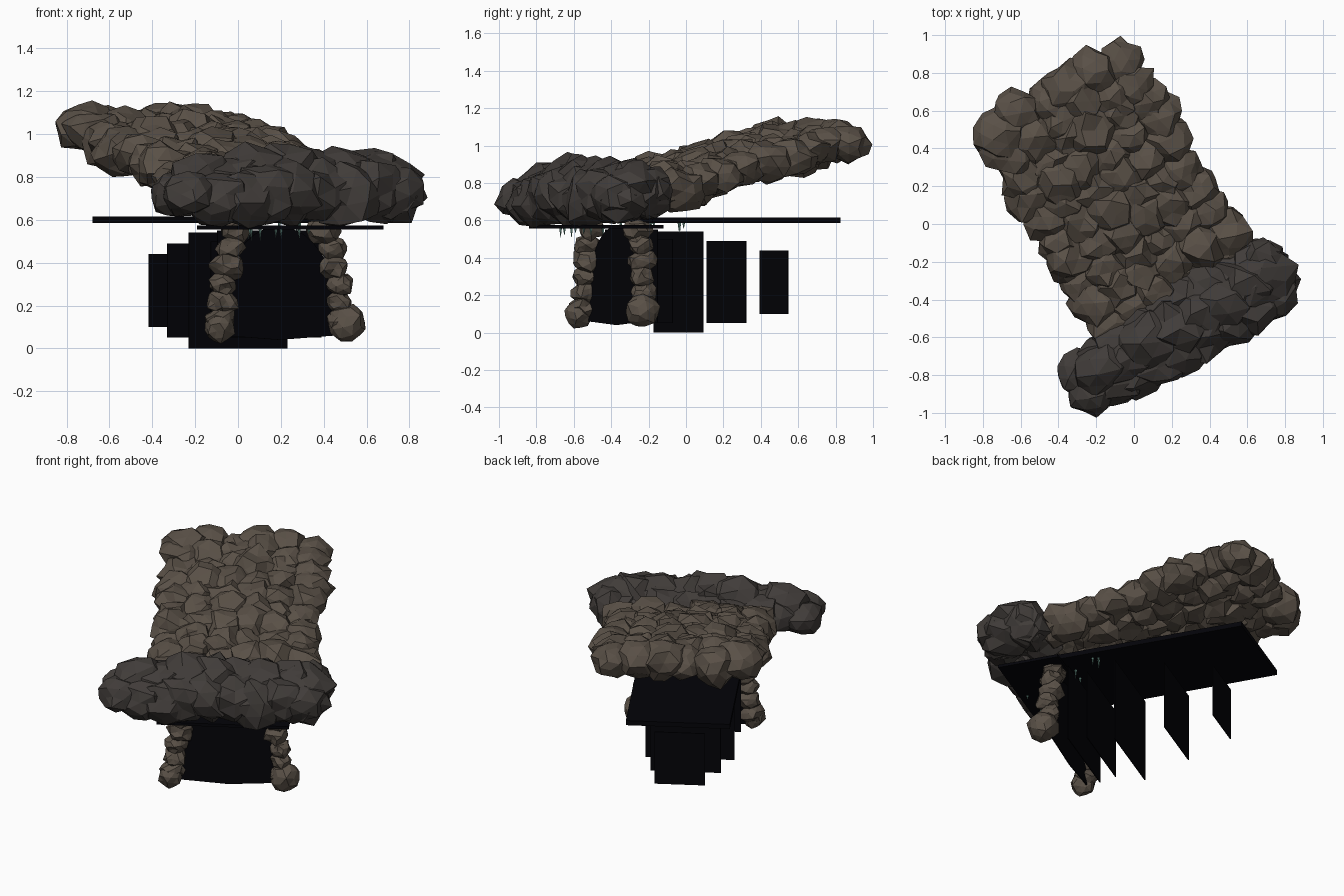
import bpy, bmesh, math, random
from mathutils import Vector, Matrix, noise

if "Cube" in bpy.data.objects:
    bpy.data.objects.remove(bpy.data.objects["Cube"])

random.seed(11)
# Local frame: the tunnel runs along "u", "r" is across; turned 30 degrees about z
FRAME = Matrix.Translation((0, -0.04, 0)) @ Matrix.Rotation(math.radians(30), 4, 'Z')


def material(name, rgb):
    m = bpy.data.materials.new(name)
    m.diffuse_color = (*rgb, 1)
    m.use_nodes = True
    m.node_tree.nodes["Principled BSDF"].inputs["Base Color"].default_value = m.diffuse_color
    return m


ROOF = material("brown_stone", (0.1, 0.08, 0.062))
LIP = material("grey_stone", (0.052, 0.045, 0.041))
DARK = material("cave_darkness", (0.001, 0.001, 0.0025))
TEAL = material("wet_mineral", (0.17, 0.34, 0.29))


def finish(bm, name, mat):
    bmesh.ops.recalc_face_normals(bm, faces=bm.faces)
    me = bpy.data.meshes.new(name)
    bm.to_mesh(me)
    bm.free()
    me.materials.append(mat)
    ob = bpy.data.objects.new(name, me)
    ob.matrix_world = FRAME
    bpy.context.collection.objects.link(ob)
    return ob


def add_rock(bm, pos, size, rough=0.32, sub=2):
    # faceted boulder: icosphere, randomly turned and dented
    vs = bmesh.ops.create_icosphere(bm, subdivisions=sub, radius=1)['verts']
    turn = Matrix.Rotation(random.uniform(0, 6.28), 3, Vector((random.random(), random.random(), 0.3)).normalized())
    seed = Vector((random.uniform(0, 50), random.uniform(0, 50), 0))
    for v in vs:
        d = turn @ v.co
        k = 1 + rough * noise.noise(d * 1.8 + seed) + random.uniform(-0.08, 0.08)
        v.co = Vector(pos) + Vector((d.x * size[0], d.y * size[1], d.z * size[2])) * k


def jit(a):
    return random.uniform(-a, a)


# Sloping roof: grid of boulders rising to the back
bm = bmesh.new()
rows, cols = 10, 6
for i in range(rows):
    t = i / (rows - 1)
    for j in range(cols):
        r = 0.012 + 0.77 * (j / (cols - 1) - 0.5)
        edge = j in (0, cols - 1)
        u = -0.34 + 1.17 * t - (0.03 if edge and i == rows - 1 else 0)
        z = 0.765 + 0.27 * t - 0.03 * abs(r) + jit(0.02)
        s = 0.125 + 0.012 * t + jit(0.018)
        add_rock(bm, (r + jit(0.02), u + jit(0.03), z), (s, s, s * (0.8 if edge else 0.9)))
finish(bm, "sloping_roof_rocks", ROOF)

# Entrance lip: heavy boulders across the front, tapering to both ends
bm = bmesh.new()
for i in range(8):
    r = -0.48 + 0.94 * i / 7
    z = 0.76 - 0.13 * (r - 0.05) ** 2
    k = 1 - 0.6 * (r - 0.08) ** 2
    for u, dz, s in ((-0.66, -0.03, 0.15), (-0.55, 0.025, 0.165), (-0.46, 0.0, 0.14)):
        add_rock(bm, (r + jit(0.02), -0.56 + (u + 0.56) * k + jit(0.015), z + dz + jit(0.015)),
                 (s * 1.15, s * k, s * k))
for u, s in ((-0.62, 0.13), (-0.5, 0.12)):
    add_rock(bm, (-0.62, u, 0.715), (0.13, s, 0.105), 0.2)
add_rock(bm, (0.47, -0.61, 0.71), (0.16, 0.16, 0.13), 0.2)
add_rock(bm, (0.49, -0.49, 0.745), (0.15, 0.15, 0.14), 0.2)
finish(bm, "entrance_lip_rocks", LIP)

# Entrance side columns: stacked stones leaning inward
for side, name, foot in ((-1, "left_column", 0.068), (1, "right_column", 0.09)):
    bm = bmesh.new()
    for i in range(6):
        t = i / 5
        s = 0.074 + jit(0.008)
        r = 0.325 - 0.09 * t ** 2.2
        add_rock(bm, (side * r + jit(0.012), -0.40 + jit(0.012), 0.13 + 0.42 * t), (s, s, s * 0.85), 0.35)
    add_rock(bm, (side * 0.345, -0.42, 0.028 + foot), (foot, foot * 1.05, foot), 0.25)
    finish(bm, name, ROOF)


def slab(name, centre, size):
    bm = bmesh.new()
    bmesh.ops.create_cube(bm, size=1, matrix=Matrix.Translation(centre) @ Matrix.Diagonal((*size, 1)))
    return finish(bm, name, DARK)


# Dark ceilings
slab("entrance_ceiling", (-0.008, -0.503, 0.565), (0.787, 0.377, 0.018))
slab("tunnel_ceiling", (0, 0.24, 0.6), (0.62, 1.16, 0.03))

# Receding dark panels: u position, width, bottom, top
for k, (u, w, z0, z1) in enumerate(((-0.29, 0.56, 0.05, 0.55), (-0.18, 0.5, 0.05, 0.5), (0, 0.53, 0.0, 0.54),
                                    (0.295, 0.42, 0.05, 0.49), (0.585, 0.3, 0.1, 0.44))):
    slab(f"depth_panel_{k + 1}", (0.008 if k == 4 else 0, u, (z0 + z1) / 2), (w, 0.005, z1 - z0))

# Dark arch filling the mouth
bm = bmesh.new()
n = 14
pts = [(-0.3, 0.06), (0, 0.04), (0.3, 0.06)]
pts += [(0.3 * math.cos(math.pi * i / n), 0.2 + 0.37 * math.sin(math.pi * i / n)) for i in range(n + 1)]
face = bm.faces.new([bm.verts.new((x, -0.385, z)) for x, z in pts])
ext = bmesh.ops.extrude_face_region(bm, geom=[face])['geom']
bmesh.ops.translate(bm, verts=[g for g in ext if isinstance(g, bmesh.types.BMVert)], vec=(0, 0.006, 0))
finish(bm, "mouth_darkness", DARK)

# Small stalactites under the ceilings
bm = bmesh.new()
for i in range(18):
    h = random.uniform(0.03, 0.06)
    r, u = random.uniform(-0.27, 0.27), random.uniform(-0.66, -0.1)
    top = 0.56 if u < -0.32 else 0.587
    bmesh.ops.create_cone(bm, cap_ends=True, segments=5, radius1=0, radius2=0.008, depth=h,
                          matrix=Matrix.Translation((r, u, top - h / 2)))
finish(bm, "stalactites", TEAL)
